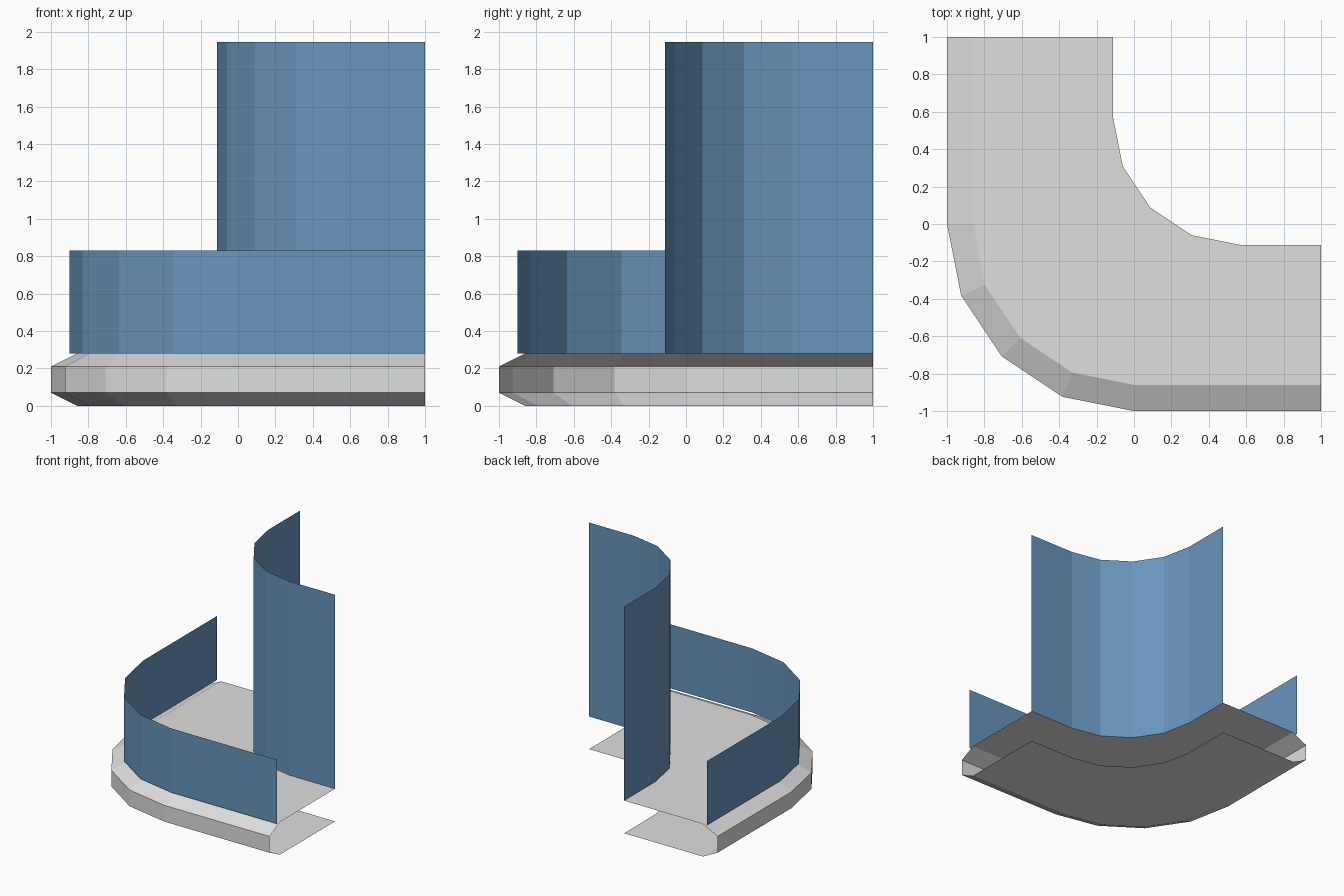
import bpy
from math import cos, sin, radians

cube = bpy.data.objects.get("Cube")
if cube:
    bpy.data.objects.remove(cube, do_unlink=True)


def material(name, rgb):
    mat = bpy.data.materials.new(name)
    mat.use_nodes = True
    mat.diffuse_color = (*rgb, 1)
    bsdf = next(n for n in mat.node_tree.nodes if n.type == 'BSDF_PRINCIPLED')
    bsdf.inputs["Base Color"].default_value = (*rgb, 1)
    return mat


concrete = material("pale grey concrete", (0.74, 0.74, 0.74))
glass = material("blue glass", (0.141, 0.301, 0.503))


def corner_path(centre, radius, z):
    """Straight run from the back, faceted quarter bend, straight run to the left."""
    bend = [(centre + radius * cos(radians(a)), centre + radius * sin(radians(a)), z)
            for a in (180, 202.5, 225, 247.5, 270)]
    return [(centre - radius, 1, z), *bend, (1, centre - radius, z)]


def loft(name, rows, mat):
    """Open surface through successive paths of equal length."""
    n = len(rows[0])
    verts = [p for row in rows for p in row]
    faces = [(r * n + i, r * n + i + 1, (r + 1) * n + i + 1, (r + 1) * n + i)
             for r in range(len(rows) - 1) for i in range(n - 1)]
    mesh = bpy.data.meshes.new(name)
    mesh.from_pydata(verts, [], faces)
    mesh.materials.append(mat)
    obj = bpy.data.objects.new(name, mesh)
    bpy.context.collection.objects.link(obj)
    return obj


FLOOR = 0.28
INNER = (0.57, 0.682)   # bend centre and radius of the facade line
OUTER = 0.0             # bend centre of the slab edge and parapet

# Balcony slab: underside, chamfered rim and floor, open at the ends and inside
profile = [(*INNER, 0), (OUTER, 0.86, 0), (OUTER, 1, 0.07),
           (OUTER, 1, 0.21), (OUTER, 0.86, FLOOR), (*INNER, FLOOR)]
loft("balcony_slab", [corner_path(*p) for p in profile], concrete)

# Glass parapet near the rim
loft("glass_parapet", [corner_path(OUTER, 0.9, z) for z in (FLOOR, 0.83)], glass)

# Tall glazed facade along the inner line
loft("glass_facade", [corner_path(*INNER, z) for z in (FLOOR, 1.945)], glass)
